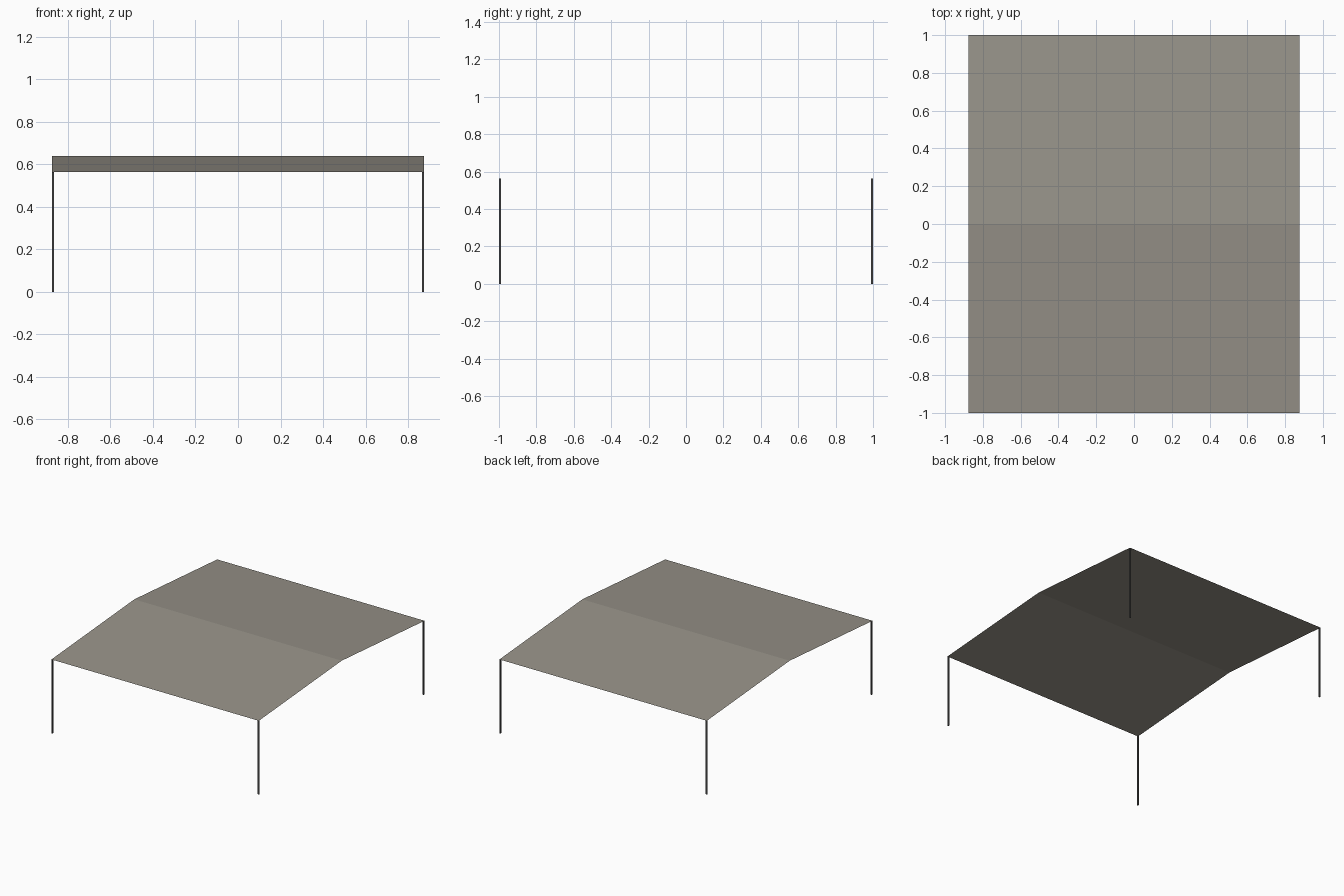
import bpy, bmesh

if "Cube" in bpy.data.objects:
    bpy.data.objects.remove(bpy.data.objects["Cube"])

HALF_X, HALF_Y = 0.876, 1.0
EAVE_Z, RIDGE_Z = 0.563, 0.64
POST = 0.01


def material(name, rgb):
    m = bpy.data.materials.new(name)
    m.diffuse_color = (*rgb, 1.0)
    m.use_nodes = True
    m.node_tree.nodes["Principled BSDF"].inputs["Base Color"].default_value = m.diffuse_color
    return m


def add_object(name, bm, mat):
    mesh = bpy.data.meshes.new(name)
    bm.to_mesh(mesh)
    bm.free()
    mesh.materials.append(mat)
    obj = bpy.data.objects.new(name, mesh)
    bpy.context.collection.objects.link(obj)
    return obj


canvas = material("warm grey canvas", (0.31, 0.29, 0.25))
metal = material("dark grey metal", (0.09, 0.09, 0.088))

# Canopy: thin sheet, a shallow gable profile swept along x
bm = bmesh.new()
profile = [(-HALF_Y, EAVE_Z), (0, RIDGE_Z), (HALF_Y, EAVE_Z)]
rows = [[bm.verts.new((x, y, z)) for y, z in profile] for x in (-HALF_X, HALF_X)]
left, right = rows
for i in range(2):
    bm.faces.new((left[i], right[i], right[i + 1], left[i + 1]))
add_object("canopy_roof", bm, canvas)

# Four slim corner posts
for sx, side in ((-1, "left"), (1, "right")):
    for sy, end in ((-1, "front"), (1, "back")):
        bm = bmesh.new()
        bmesh.ops.create_cube(bm, size=1)
        bmesh.ops.scale(bm, vec=(POST, POST, EAVE_Z), verts=bm.verts)
        bmesh.ops.translate(bm, verts=bm.verts, vec=(
            sx * (HALF_X - POST / 2), sy * (HALF_Y - POST / 2), EAVE_Z / 2))
        add_object(f"{end}_{side}_post", bm, metal)
